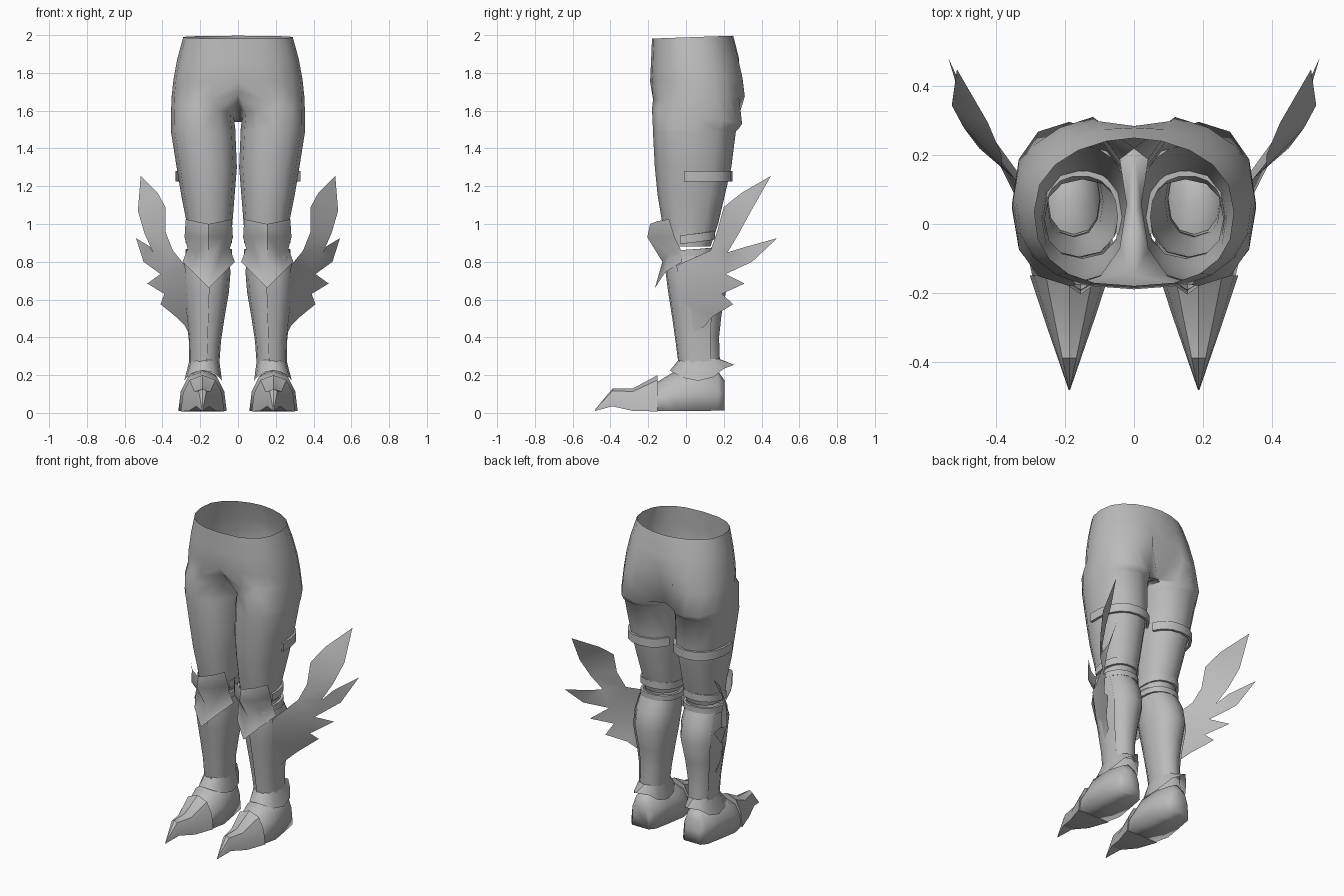
import bpy
import bmesh
from math import sin, cos, radians

cube = bpy.data.objects.get("Cube")
if cube:
    bpy.data.objects.remove(cube, do_unlink=True)

GREY = (0.5, 0.5, 0.5, 1)
steel = bpy.data.materials.new("plain_grey")
steel.use_nodes = True
steel.diffuse_color = GREY
steel.node_tree.nodes["Principled BSDF"].inputs["Base Color"].default_value = GREY


def make(name, verts, faces, angle=50):
    """Mesh for the left leg, mirrored to the right one."""
    mesh = bpy.data.meshes.new(name)
    mesh.from_pydata(verts, [], faces)
    bm = bmesh.new()
    bm.from_mesh(mesh)
    bmesh.ops.remove_doubles(bm, verts=bm.verts, dist=0.0005)
    bmesh.ops.recalc_face_normals(bm, faces=bm.faces)
    bm.to_mesh(mesh)
    bm.free()
    mesh.materials.append(steel)
    obj = bpy.data.objects.new(name, mesh)
    bpy.context.collection.objects.link(obj)
    bpy.ops.object.select_all(action="DESELECT")
    obj.select_set(True)
    bpy.context.view_layer.objects.active = obj
    bpy.ops.object.shade_smooth_by_angle(angle=radians(angle))
    mirror = obj.modifiers.new("Mirror", "MIRROR")
    mirror.use_clip = True


def loft(name, rings, closed=True, skip=lambda i, j: False, caps=False, angle=50):
    n = len(rings[0])
    verts = [p for ring in rings for p in ring]
    faces = []
    for i in range(len(rings) - 1):
        for j in range(n if closed else n - 1):
            if not skip(i, j):
                k = (j + 1) % n
                faces.append((i * n + j, i * n + k, (i + 1) * n + k, (i + 1) * n + j))
    if caps:
        faces.append(tuple(range(n)))
        faces.append(tuple(range(len(verts) - n, len(verts))))
    make(name, verts, faces, angle)


def power(v, e):
    return abs(v) ** e * (1 if v >= 0 else -1)


def arc(row, start=-90, step=30, count=12, grow=0.0, lift=lambda s: 0):
    """Points round an oval given as z, x min, x max, y min, y max."""
    z, x0, x1, y0, y1 = row
    pts = []
    for k in range(count):
        a = radians(start + step * k)
        pts.append(((x0 + x1) / 2 + ((x1 - x0) / 2 + grow) * power(cos(a), 0.88),
                    (y0 + y1) / 2 + ((y1 - y0) / 2 + grow) * power(sin(a), 0.88),
                    z + lift(sin(a))))
    return pts


# Hips: half ovals open at the waist, closing into a thigh ring at the crotch
def hip_ring(z, width, front, back, cleft, back_power):
    ring = [None] * 12
    for i in range(11):
        a = radians(-90 + 18 * i)
        x = width * power(cos(a), back_power if i > 5 else 0.78)
        y = (front + back) / 2 + (back - front) / 2 * power(sin(a), 0.85)
        if i == 10:
            x, y = 0, y - cleft
        if i == 0:
            x = 0
        ring[(i + 10) % 12] = (x, y, z + 0.035 * y)
    ring[9] = (0, 0.03, z)
    return ring


thigh_rows = [
    (1.5, 0.014, 0.355, -0.175, 0.275),
    (1.49, 0.014, 0.355, -0.175, 0.264),
    (1.3, 0.006, 0.325, -0.165, 0.24),
    (1.15, 0.018, 0.3, -0.15, 0.205),
    (1.0, 0.03, 0.27, -0.125, 0.17),
    (0.88, 0.04, 0.26, -0.1, 0.13),
]
hips = [hip_ring(1.988, 0.29, -0.18, 0.25, 0, 1.1),
        hip_ring(1.87, 0.322, -0.185, 0.285, 0.005, 1.05),
        hip_ring(1.76, 0.342, -0.19, 0.31, 0.025, 0.98),
        hip_ring(1.665, 0.352, -0.185, 0.322, 0.04, 0.92)]
hips[3][8] = (0, 0.22, 1.54)
hips[3][9] = (0, 0.03, 1.62)
hips[3][10] = (0, -0.15, 1.695)
crotch = arc((1.57, 0.022, 0.355, -0.18, 0.297), lift=lambda s: -0.04 * s)
loft("trousers", hips + [crotch] + [arc(r) for r in thigh_rows],
     skip=lambda i, j: i < 3 and j in (8, 9))


# Flat straps round the back of the leg
def strap(name, oval, low, high, start, count, tilt):
    rings = [arc((z,) + oval, start, 20, count, grow, lambda s: tilt * s)
             for z, grow in ((low, 0), (low, 0.016), (high, 0.016), (high, 0), (low, 0))]
    loft(name, rings, closed=False, angle=35)


knee_oval = (0.048, 0.262, -0.1, 0.14)
strap("thigh_strap", (0.012, 0.318, -0.16, 0.23), 1.225, 1.28, -10, 9, 0)
strap("upper_knee_strap", knee_oval, 0.9, 0.945, -20, 12, 0.018)
strap("lower_knee_strap", knee_oval, 0.83, 0.865, -20, 12, 0.01)

# Knee guard: ridged plate with a pointed lower flange
knee_rows = [  # centre z, side z, centre y, side y, half width
    (1.0, 1.025, -0.19, -0.09, 0.122),
    (0.93, 0.93, -0.205, -0.06, 0.128),
    (0.8, 0.87, -0.125, -0.03, 0.112),
    (0.66, 0.8, -0.165, -0.02, 0.138),
]
knee = []
for zc, zs, yc, ys, half in knee_rows:
    knee.append([(0.155 + half * u, yc + (ys - yc) * abs(u) ** 1.9,
                  zc + (zs - zc) * abs(u)) for u in (-1, -0.6, 0, 0.6, 1)])
loft("knee_guard", knee, closed=False, angle=60)

# Lower leg with a full calf, and a shin plate over its front and outer side
shin_rows = [
    (0.83, 0.045, 0.275, -0.095, 0.15),
    (0.74, 0.04, 0.287, -0.1, 0.195),
    (0.64, 0.048, 0.285, -0.087, 0.215),
    (0.5, 0.072, 0.266, -0.065, 0.188),
    (0.38, 0.09, 0.252, -0.048, 0.175),
    (0.24, 0.1, 0.25, -0.03, 0.18),
]
loft("lower_leg", [arc(r, lift=lambda s: 0.02 * s) for r in shin_rows])
loft("shin_plate", [arc(r, -95, 25, 6, 0.008) for r in shin_rows], closed=False)

# Fin on the outer side of the shin: jagged feathers sweeping back
P = dict(
    a=(0.28, -0.05, 0.78), b=(0.345, 0.13, 0.86), c=(0.385, 0.165, 0.96),
    d=(0.385, 0.2, 1.09), e=(0.425, 0.295, 1.165), A=(0.515, 0.45, 1.255),
    f=(0.53, 0.345, 1.07), g=(0.495, 0.28, 0.95), h=(0.45, 0.22, 0.85),
    i=(0.465, 0.32, 0.88), B=(0.54, 0.483, 0.925), j=(0.5, 0.35, 0.8),
    k=(0.41, 0.21, 0.735), C=(0.48, 0.31, 0.685), l=(0.39, 0.19, 0.63),
    D=(0.41, 0.25, 0.575), m=(0.33, 0.14, 0.51), n=(0.28, 0.1, 0.46),
    o=(0.25, 0.0, 0.4), p=(0.27, -0.03, 0.6))
order = list(P)
fin_faces = "bcgh cdfg def eAf bhk hijk iBj abk aklp kCl plmn lDm pno".split()
make("shin_fin", list(P.values()),
     [[order.index(ch) for ch in face] for face in fin_faces])

# Ankle cuff: flared collar with a raised point at the back
cuff_low = [(x, y + (0.04 if k == 6 else 0), z)
            for k, (x, y, z) in enumerate(arc(
                (0.17, 0.085, 0.285, -0.085, 0.215),
                lift=lambda s: s * s * (0.07 + 0.015 * s)))]
loft("ankle_cuff", [arc((0.285, 0.1, 0.255, -0.035, 0.18)), cuff_low])


# Boots: arched cross sections from heel to toe
def section(y, half, low, top):
    ring = []
    for k in range(7):
        a = radians(30 * k)
        ring.append((0.188 + half * power(cos(a), 0.75), y,
                     low + (top - low) * sin(a)))
    return ring


loft("boot", [section(0.205, 0.06, 0.012, 0.17), section(0.17, 0.09, 0.012, 0.22),
              section(0.06, 0.108, 0.01, 0.235), section(-0.06, 0.128, 0.01, 0.22),
              section(-0.15, 0.108, 0.01, 0.165), section(-0.26, 0.065, 0.01, 0.1)],
     caps=True, angle=100)
loft("toe_claw", [section(-0.15, 0.115, 0.008, 0.2), section(-0.28, 0.072, 0.01, 0.13),
                  section(-0.39, 0.034, 0.035, 0.128), section(-0.483, 0.002, 0.01, 0.016)],
     caps=True, angle=25)
